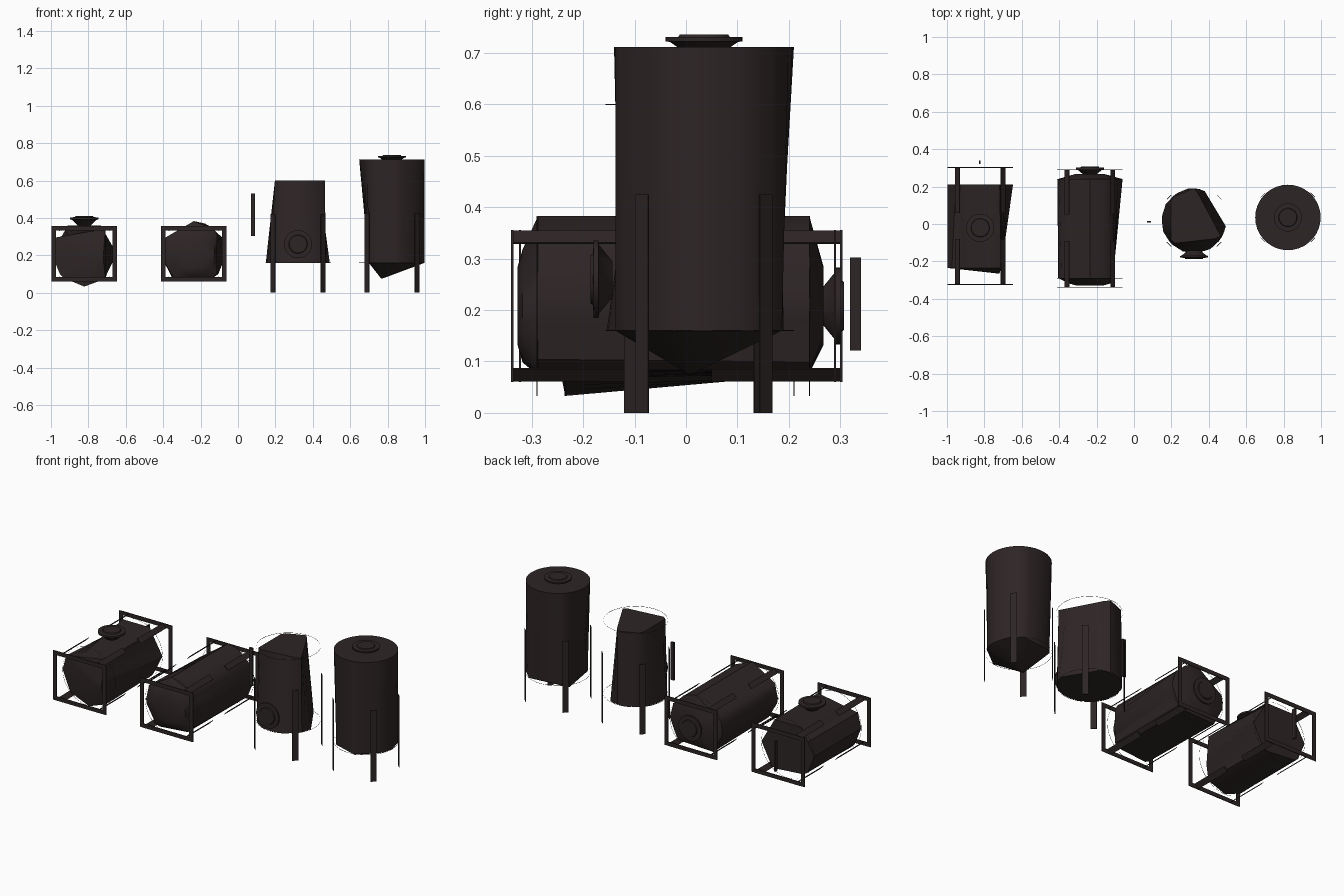
import bpy, bmesh, math
from mathutils import Vector

if "Cube" in bpy.data.objects:
    bpy.data.objects.remove(bpy.data.objects["Cube"])

N = 36
R = 0.175
steel = bpy.data.materials.new("dark brown steel")
steel.diffuse_color = (0.027, 0.0185, 0.0185, 1)
steel.use_nodes = True
steel.node_tree.nodes["Principled BSDF"].inputs["Base Color"].default_value = steel.diffuse_color


def finish(name, bm, smooth=True):
    bmesh.ops.recalc_face_normals(bm, faces=bm.faces)
    me = bpy.data.meshes.new(name)
    bm.to_mesh(me)
    bm.free()
    me.materials.append(steel)
    if smooth:
        for p in me.polygons:
            p.use_smooth = True
        me.set_sharp_from_angle(angle=math.radians(35))
    ob = bpy.data.objects.new(name, me)
    bpy.context.collection.objects.link(ob)


# Local tank space is (u, v, along axis); these place it in the world
def upright(cx, cy):
    return lambda u, v, w: (cx + u, cy + v, w)


def lying(cx, cz):
    return lambda u, v, w: (cx + u, w, cz + v)


# Cross-section: a circle, or the chords between a few angles on it
def ring(angles=None, r=R, off=(0, 0)):
    pts = []
    a = sorted(x % 360 for x in angles) if angles else None
    for i in range(N):
        t = 360 * i / N
        rr = r
        if a:
            lo = max([x for x in a if x <= t], default=a[-1] - 360)
            hi = min([x for x in a if x > t], default=a[0] + 360)
            mid, half = (lo + hi) / 2, (hi - lo) / 2
            rr = r * math.cos(math.radians(half)) / math.cos(math.radians(t - mid))
        q = math.radians(t)
        pts.append((off[0] + rr * math.cos(q), off[1] + rr * math.sin(q)))
    return pts


def loft(name, place, sections, caps=True):
    bm = bmesh.new()
    rows = [[bm.verts.new(place(u, v, w)) for u, v in pts] for pts, w in sections]
    for a, b in zip(rows, rows[1:]):
        for i in range(N):
            j = (i + 1) % N
            bm.faces.new((a[i], a[j], b[j], b[i]))
    if caps:
        bm.faces.new(rows[0])
        bm.faces.new(rows[-1])
    finish(name, bm)


def box(name, place, centre, size, turn=0):
    bm = bmesh.new()
    bmesh.ops.create_cube(bm, size=1)
    c, s = math.cos(turn), math.sin(turn)
    for v in bm.verts:
        x, y, z = (v.co[i] * size[i] for i in range(3))
        v.co = place(centre[0] + x * c - y * s, centre[1] + x * s + y * c, centre[2] + z)
    finish(name, bm, False)


# Four flat straps set at 45 degrees round a tank
def straps(name, place, w0, w1, du, dv):
    for k in range(4):
        t = math.radians(45 + 90 * k)
        su, sv = math.copysign(1, math.cos(t)), math.copysign(1, math.sin(t))
        box(f"{name}_{k + 1}", place, (su * du, sv * dv, (w0 + w1) / 2),
            (0.003, 0.034, w1 - w0), t)


# Thin hoop at a tank end
def hoop(name, place, w):
    loft(name, place, [(ring(), w - 0.001), (ring(), w + 0.001)], caps=False)


# Rectangular end frame of a lying tank
def end_frame(name, place, w):
    for s in (-1, 1):
        box(f"{name}_post_{s}", place, (s * 0.163, 0, w), (0.024, 0.295, 0.004))
        box(f"{name}_rail_{s}", place, (0, s * 0.136, w), (0.302, 0.024, 0.004))


# Flared neck with a round lid
def hatch(name, origin, axis, depth):
    q = Vector((0, 0, 1)).rotation_difference(Vector(axis))
    o = Vector(origin)
    loft(name, lambda u, v, w: o + q @ Vector((u, v, w)),
         [(ring(r=r), h * depth) for r, h in
          [(0.035, 0), (0.066, 0.6), (0.075, 0.64), (0.075, 0.86),
           (0.05, 0.88), (0.047, 1)]])


# Tank A: lying, hatch on top
A = lying(-0.822, 0.208)
loft("tank_a_body", A, [
    (ring(r=0.002, off=(0.10, -0.02)), -0.265),
    (ring([50, 150, 180, 225, 270, 310]), -0.235),
    (ring([0, 60, 120, 180, 225, 306]), 0.21)])
for i, w in enumerate((-0.235, 0.21)):
    hoop(f"tank_a_hoop_{i}", A, w)
hatch("tank_a_hatch", (-0.822, -0.02, 0.36), (0, 0, 1), 0.05)
end_frame("tank_a_front_frame", A, -0.323)
end_frame("tank_a_back_frame", A, 0.302)
straps("tank_a_front_strap", A, -0.323, -0.08, 0.1225, 0.134)
straps("tank_a_back_strap", A, 0.06, 0.302, 0.1225, 0.134)
box("tank_a_plate", upright(0, 0), (-0.825, 0.33, 0.212), (0.01, 0.021, 0.181))

# Tank B: lying, hatch on the back end
B = lying(-0.236, 0.208)
loft("tank_b_body", B, [
    (ring(r=0.075), -0.328),
    (ring(r=0.11), -0.318),
    (ring([45, 90, 150, 185, 235, 315]), -0.288),
    (ring([0, 30, 65, 90, 160, 185, 230, 315]), 0.24),
    (ring(r=0.075), 0.268)])
for i, w in enumerate((-0.29, 0.24)):
    hoop(f"tank_b_hoop_{i}", B, w)
hatch("tank_b_hatch", (-0.236, 0.265, 0.208), (0, 1, 0), 0.042)
end_frame("tank_b_front_frame", B, -0.338)
end_frame("tank_b_back_frame", B, 0.29)
straps("tank_b_front_strap", B, -0.338, -0.09, 0.1225, 0.134)
straps("tank_b_back_strap", B, 0.05, 0.29, 0.1225, 0.134)

# Tank C: upright, hatch on the front side
C = upright(0.321, 0.018)
loft("tank_c_body", C, [
    (ring([-11, 73, 100, 125, 150, 175, 200, 225, 250, 275, 300, 325]), 0.16),
    (ring([88, 135, 225, 328]), 0.60)])
hoop("tank_c_bottom_hoop", C, 0.16)
hoop("tank_c_top_hoop", C, 0.60)
hatch("tank_c_hatch", (0.321, -0.143, 0.26), (0, -1, 0), 0.043)
straps("tank_c_leg", C, 0, 0.42, 0.1335, 0.126)
box("tank_c_plate", upright(0, 0), (0.08, 0.012, 0.417), (0.021, 0.01, 0.226))

# Tank D: upright, pointed bottom, hatch on the lid
D = upright(0.823, 0.035)
loft("tank_d_body", D, [
    (ring(r=0.002, off=(-0.055, -0.027)), 0.075),
    (ring([0, 30, 60, 135, 225, 280, 335]), 0.16),
    (ring(), 0.712)])
hoop("tank_d_hoop", D, 0.16)
hatch("tank_d_hatch", (0.823, 0.035, 0.70), (0, 0, 1), 0.036)
straps("tank_d_leg", D, 0, 0.425, 0.1335, 0.12)
